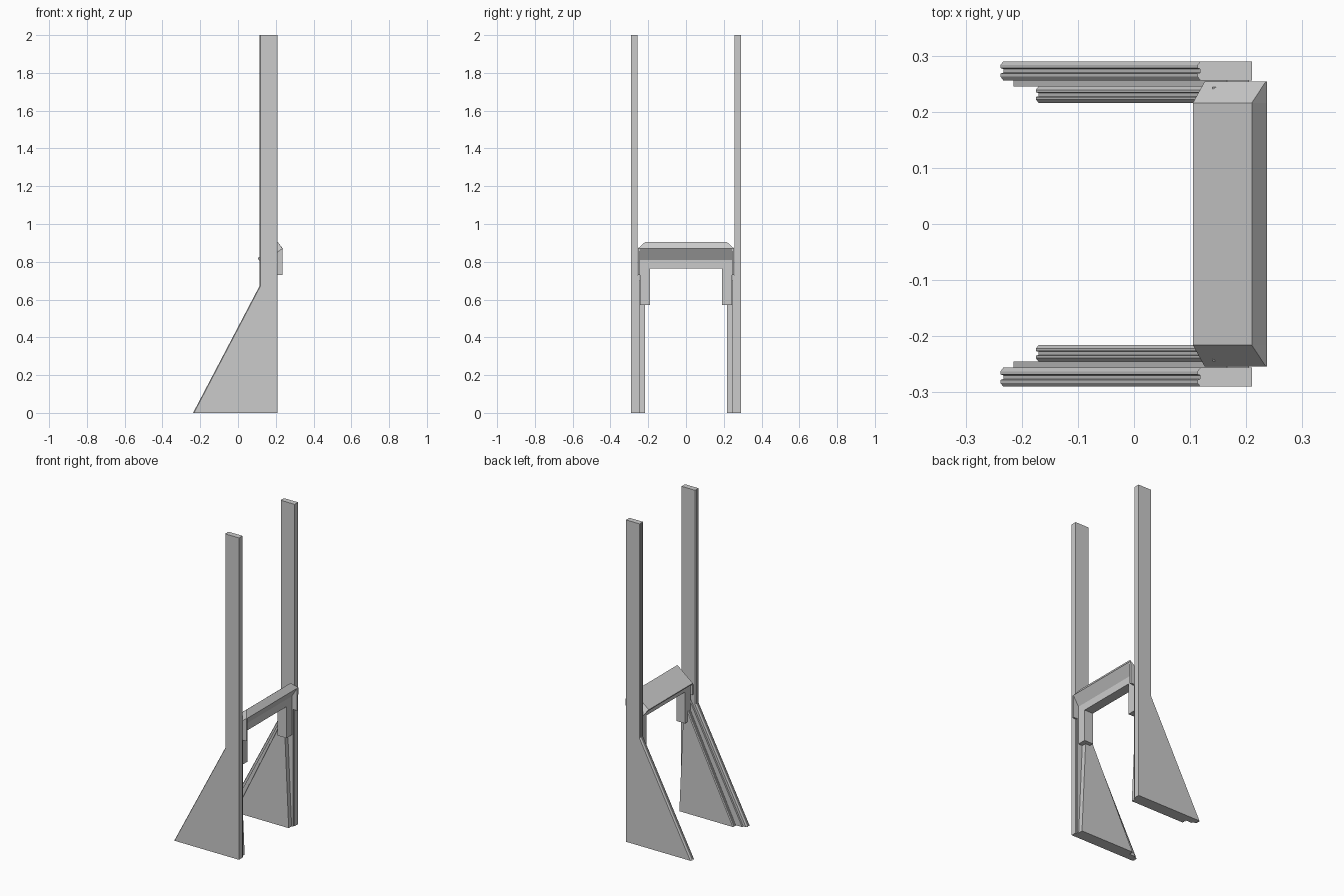
import bpy, bmesh

if "Cube" in bpy.data.objects:
    bpy.data.objects.remove(bpy.data.objects["Cube"])


def loft(name, sections):
    """Join (y, [(x, z), ...]) sections into a closed solid."""
    bm = bmesh.new()
    rings = [[bm.verts.new((x, y, z)) for x, z in pts] for y, pts in sections]
    n = len(rings[0])
    for a, b in zip(rings, rings[1:]):
        for i in range(n):
            j = (i + 1) % n
            bm.faces.new((a[i], a[j], b[j], b[i]))
    bm.faces.new(rings[0])
    bm.faces.new(rings[-1])
    bmesh.ops.recalc_face_normals(bm, faces=bm.faces)
    mesh = bpy.data.meshes.new(name)
    bm.to_mesh(mesh)
    bm.free()
    ob = bpy.data.objects.new(name, mesh)
    bpy.context.collection.objects.link(ob)
    return ob


def plate(name, profile, y0, y1, front=(), side=1, groove=False):
    """Flat plate; 'front' points are inset to bevel and groove the front edge."""
    t, d = y1 - y0, 0.005
    bands = [(0, 0), (1, 0)]
    if groove:
        bands = [(0, d), (.2, 0), (.36, 0), (.4, d), (.6, d), (.64, 0), (.8, 0), (1, d)]
    secs = []
    for f, inset in bands:
        pts = [(x + (inset if i in front else 0), z) for i, (x, z) in enumerate(profile)]
        secs.append((side * (y0 + t * f), pts))
    return loft(name, secs)


outer = [(-.238, 0), (.21, 0), (.21, 2), (.113, 2), (.113, .67)]
filler = [(-.215, 0), (.205, 0), (.205, .73), (.166, .73)]
inner = [(-.175, 0), (.197, 0), (.165, .70), (.15, .66)]
hood_leg = [(.126, .73), (.235, .73), (.237, .87), (.126, .785)]
bracket_leg = [(.14, .57), (.2, .57), (.2, .80), (.14, .80)]

for label, s in (("left", 1), ("right", -1)):
    # Tall side panel with flared foot, and the two layers inside it
    plate("side_panel_" + label, outer, .256, .29, (0, 3, 4), s, True)
    plate("filler_plate_" + label, filler, .245, .256, (), s)
    plate("inner_foot_" + label, inner, .216, .245, (0, 3), s, True)
    # Downward ends of the hood and bracket
    plate("hood_end_" + label, hood_leg, .243, .254, (), s)
    plate("bracket_leg_" + label, bracket_leg, .19, .244, (), s)

# Sloped hood joining the panels, with folded corners
mid = [(.105, .82), (.21, .905), (.237, .87), (.2, .81), (.11, .81)]
end = [(.126, .785), (.235, .871), (.237, .87), (.2, .81), (.128, .78)]
loft("hood", [(-.254, end), (-.216, mid), (.216, mid), (.254, end)])

# Bracket crossbar under the hood
bar = [(.14, .765), (.2, .765), (.2, .815), (.14, .815)]
loft("bracket_bar", [(-.244, bar), (.244, bar)])
